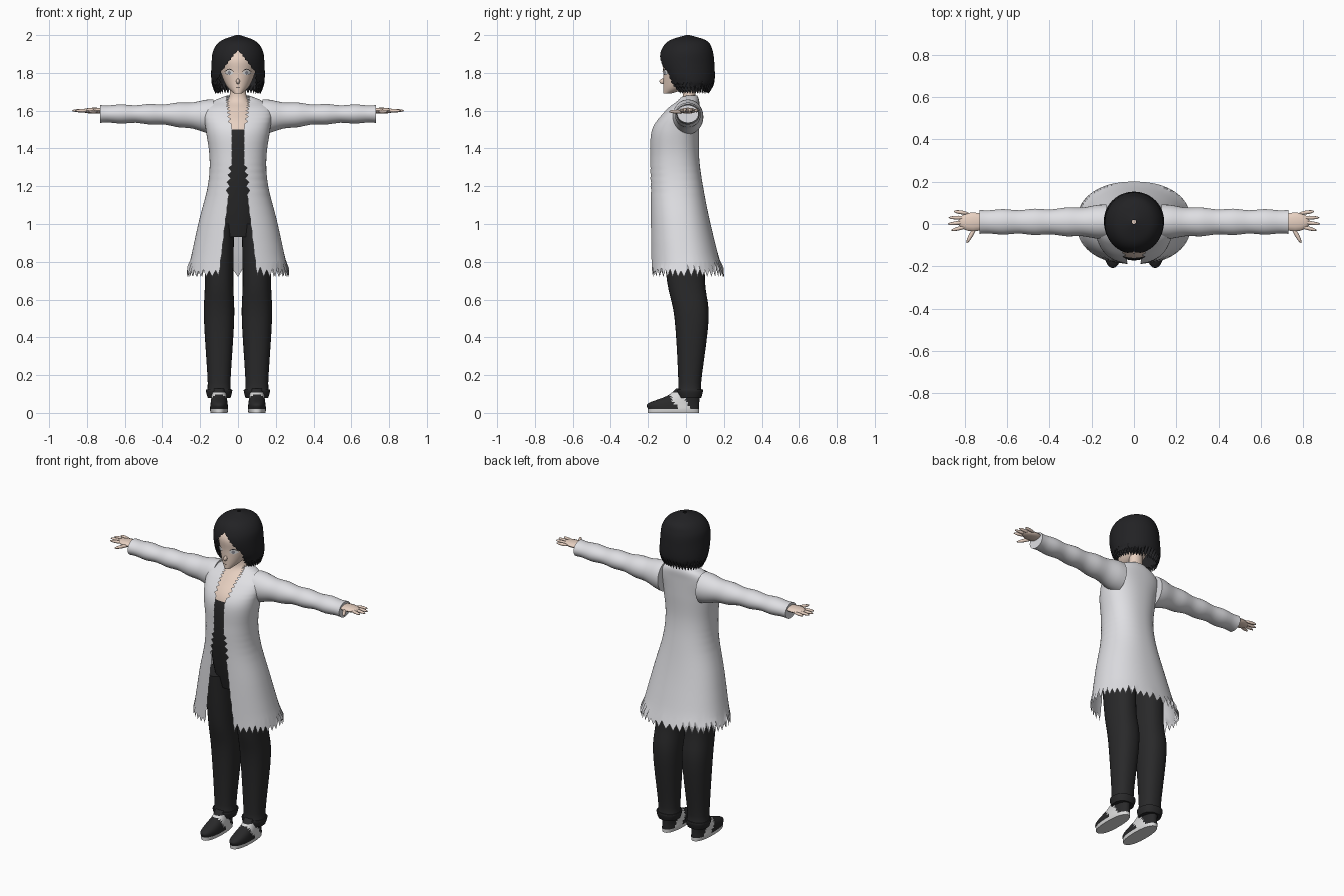
import bpy, bmesh, math, random

random.seed(4)
cube = bpy.data.objects.get("Cube")
if cube:
    bpy.data.objects.remove(cube)


def material(name, red, green, blue):
    mat = bpy.data.materials.new(name)
    mat.use_nodes = True
    mat.diffuse_color = (red, green, blue, 1)
    shader = mat.node_tree.nodes["Principled BSDF"]
    shader.inputs["Base Color"].default_value = mat.diffuse_color
    return mat


WHITE = material("coat white", .74, .74, .77)
SKIN = material("skin", .8, .63, .53)
BLACK = material("hair black", .016, .016, .018)
CLOTH = material("dark cloth", .022, .022, .023)
SOLE = material("shoe white", .7, .7, .7)
GREY = material("iris grey", .25, .25, .28)


def finish(name, bm, mats, rule=None):
    bmesh.ops.recalc_face_normals(bm, faces=bm.faces)
    if rule:
        for face in bm.faces:
            face.material_index = rule(face.calc_center_median())
    mesh = bpy.data.meshes.new(name)
    bm.to_mesh(mesh)
    bm.free()
    for mat in mats:
        mesh.materials.append(mat)
    ob = bpy.data.objects.new(name, mesh)
    bpy.context.collection.objects.link(ob)
    bpy.ops.object.select_all(action="DESELECT")
    ob.select_set(True)
    bpy.context.view_layer.objects.active = ob
    bpy.ops.object.shade_smooth_by_angle(angle=math.radians(55))


def smooth_keys(keys, steps):
    """Catmull-Rom interpolation of whole key tuples."""
    last = len(keys) - 1
    for i in range(last):
        quad = keys[max(0, i - 1)], keys[i], keys[i + 1], keys[min(last, i + 2)]
        for step in range(steps):
            t = step / steps
            yield [b + t / 2 * (c - a + t * (2 * a - 5 * b + 4 * c - d + t * (3 * (b - c) + d - a)))
                   for a, b, c, d in zip(*quad)]
    yield keys[last]


def upright(position, across, depth):
    return across, depth, position


def sideways(position, across, depth):
    return position, across, depth


def loft(name, keys, mats, place=upright, side=1, centre=0, count=32, steps=5,
         power=2, gap=None, hem=0, rule=None):
    """Skin rings given as position, half width, low, high; gap opens the front."""
    bm = bmesh.new()
    teeth = [hem * random.uniform(.6, 1.1) * (j % 2) for j in range(count)]
    columns = count - 1 if gap else count
    rows = []
    for i, (position, half, low, high) in enumerate(smooth_keys(keys, steps)):
        opening = max(0, gap(position, i)) if gap else 0
        start = math.asin(min(1, opening / half) ** (power / 2))
        # Torn hem fades out above the lowest ring
        fade = max(0, 1 - 10 * (position - keys[0][0]))
        row = []
        for j in range(count):
            angle = start - math.pi / 2 + j / columns * 2 * (math.pi - start)
            u, v = (math.copysign(abs(q) ** (2 / power), q) for q in (math.cos(angle), math.sin(angle)))
            x, y, z = place(position + teeth[j] * fade, centre + half * u,
                            (low + high) / 2 + (high - low) / 2 * v)
            row.append(bm.verts.new((x * side, y, z)))
        rows.append(row)
    for lower, upper in zip(rows, rows[1:]):
        for j in range(columns):
            k = (j + 1) % count
            bm.faces.new((lower[j], lower[k], upper[k], upper[j]))
    if not gap:
        bm.faces.new(rows[0])
        bm.faces.new(rows[-1])
    finish(name, bm, mats, rule)


def blob(name, root, tip, width, thickness, height, side=1):
    """Skin ellipsoid lying level between two plan points."""
    bm = bmesh.new()
    bmesh.ops.create_uvsphere(bm, u_segments=12, v_segments=8, radius=1)
    (rx, ry), (tx, ty) = root, tip
    length = math.hypot(tx - rx, ty - ry)
    dx, dy = (tx - rx) / length, (ty - ry) / length
    for vert in bm.verts:
        along = vert.co.z * length / 2
        across = vert.co.x * width
        vert.co = (side * ((rx + tx) / 2 + along * dx - across * dy),
                   (ry + ty) / 2 + along * dy + across * dx,
                   height + vert.co.y * thickness)
    finish(name, bm, [SKIN])


def face_strip(name, mat, middle, half, height, below, above, lift, side=1):
    """Thin painted plate bowed around the face."""
    bm = bmesh.new()
    pairs = []
    for i in range(11):
        t = i / 5 - 1
        x = middle + half * t
        y = -.015 - .105 * math.sqrt(1 - (x / .094) ** 2) - lift
        bow = math.cos(t * math.pi / 2)
        pairs.append([bm.verts.new((x * side, y, height + bow * edge)) for edge in (below, above)])
    for (a, b), (c, d) in zip(pairs, pairs[1:]):
        bm.faces.new((a, c, d, b))
    finish(name, bm, [mat])


# Torso: dark shirt below, bare chest and neck above
loft("torso", [(.93, .12, -.1, .1), (1.1, .14, -.14, .09), (1.3, .12, -.17, .06), (1.5, .14, -.16, .06),
               (1.6, .11, -.08, .06), (1.66, .05, -.02, .05), (1.75, .04, -.02, .05)],
     [CLOTH, SKIN], rule=lambda c: int(c.z > 1.51))


# Long open coat with torn hem and ragged front edges
def coat_gap(z, ring):
    edge = .03 + .12 * max(0, 1.3 - z) + .1 * max(0, z - 1.5)
    ragged = 1.16 < z < 1.32 or z > 1.52
    return edge + (.018 if ragged else .003) * (ring % 2)


loft("coat", [(.72, .27, -.19, .2), (1, .21, -.19, .13), (1.2, .16, -.19, .09), (1.35, .15, -.19, .07),
              (1.5, .17, -.18, .07), (1.6, .18, -.11, .07), (1.65, .13, -.05, .07), (1.68, .06, -.03, .06)],
     [WHITE], count=77, steps=8, power=2.25, gap=coat_gap, hem=.05)


# Bob hair with parted fringe and uneven ends
def hair_gap(z, ring):
    edge = min(.09, .75 * (1.92 - z))
    return edge + .008 * (ring % 2) if z < 1.9 else edge


loft("hair", [(1.69, .12, -.06, .12), (1.75, .14, -.11, .15), (1.85, .14, -.14, .15),
              (1.92, .13, -.13, .14), (1.97, .09, -.09, .11), (2, .01, 0, .02)],
     [BLACK], count=61, steps=8, gap=hair_gap, hem=.03)

# Head with pointed chin, nose and mouth
loft("head", [(1.69, .02, -.12, -.08), (1.73, .06, -.12, .03), (1.8, .09, -.12, .09),
              (1.88, .1, -.12, .1), (1.95, .06, -.06, .06)], [SKIN])
blob("nose", (0, -.1), (0, -.14), .01, .015, 1.755)
face_strip("mouth", BLACK, 0, .016, 1.72, 0, .003, .008)

# Outlines shared by both sides
LEG = [(.08, .06, -.04, .08), (.12, .07, -.05, .09), (.16, .06, -.04, .08),
       (.5, .08, -.06, .12), (.7, .075, -.1, .1), (1, .08, -.13, .1)]
SHOE = [(0, .045, -.2, .07), (.02, .048, -.2, .07), (.05, .045, -.2, .07),
        (.09, .04, -.1, .07), (.13, .035, -.05, .06)]


def sleeve_ring(t):
    """Wide at the shoulder, lightly wrinkled towards the cuff."""
    flare = (1 - t) ** 3
    wrinkle = .003 * math.sin(25 * t)
    return .13 + .6 * t, .057 + .025 * flare + wrinkle, 1.535 - .06 * flare - wrinkle, 1.63 + .03 * flare + wrinkle


SLEEVE = [sleeve_ring(i / 16) for i in range(17)]


def shoe_rule(c):
    saddle = abs(c.y + c.z / 2) < .034 and c.z < .11
    return int(c.z < .02 or saddle)


# Mirrored limbs, shoes, hands and eyes
for side, tag in ((1, "left_"), (-1, "right_")):
    loft(tag + "trouser_leg", LEG, [CLOTH], side=side, centre=.1, power=2.3)
    loft(tag + "shoe", SHOE, [CLOTH, SOLE], side=side, centre=.1, count=48, power=2.3, rule=shoe_rule)
    loft(tag + "sleeve", SLEEVE, [WHITE], place=sideways, side=side, centre=.01, steps=2)
    blob(tag + "palm", (.69, .01), (.83, .01), .045, .016, 1.6, side)
    blob(tag + "thumb", (.74, 0), (.79, -.09), .01, .01, 1.595, side)
    for i, label in enumerate(("little", "ring", "middle", "index")):
        reach = .88 - .01 * (i - 1.7) ** 2
        blob(tag + label + "_finger", (.78, .05 - .02 * i), (reach, .06 - .03 * i), .009, .009, 1.6, side)
    face_strip(tag + "eye_white", SOLE, .046, .024, 1.8, -.012, .016, .004, side)
    face_strip(tag + "iris", GREY, .046, .01, 1.8, -.01, .012, .006, side)
    face_strip(tag + "lash", BLACK, .046, .027, 1.803, .014, .019, .007, side)
